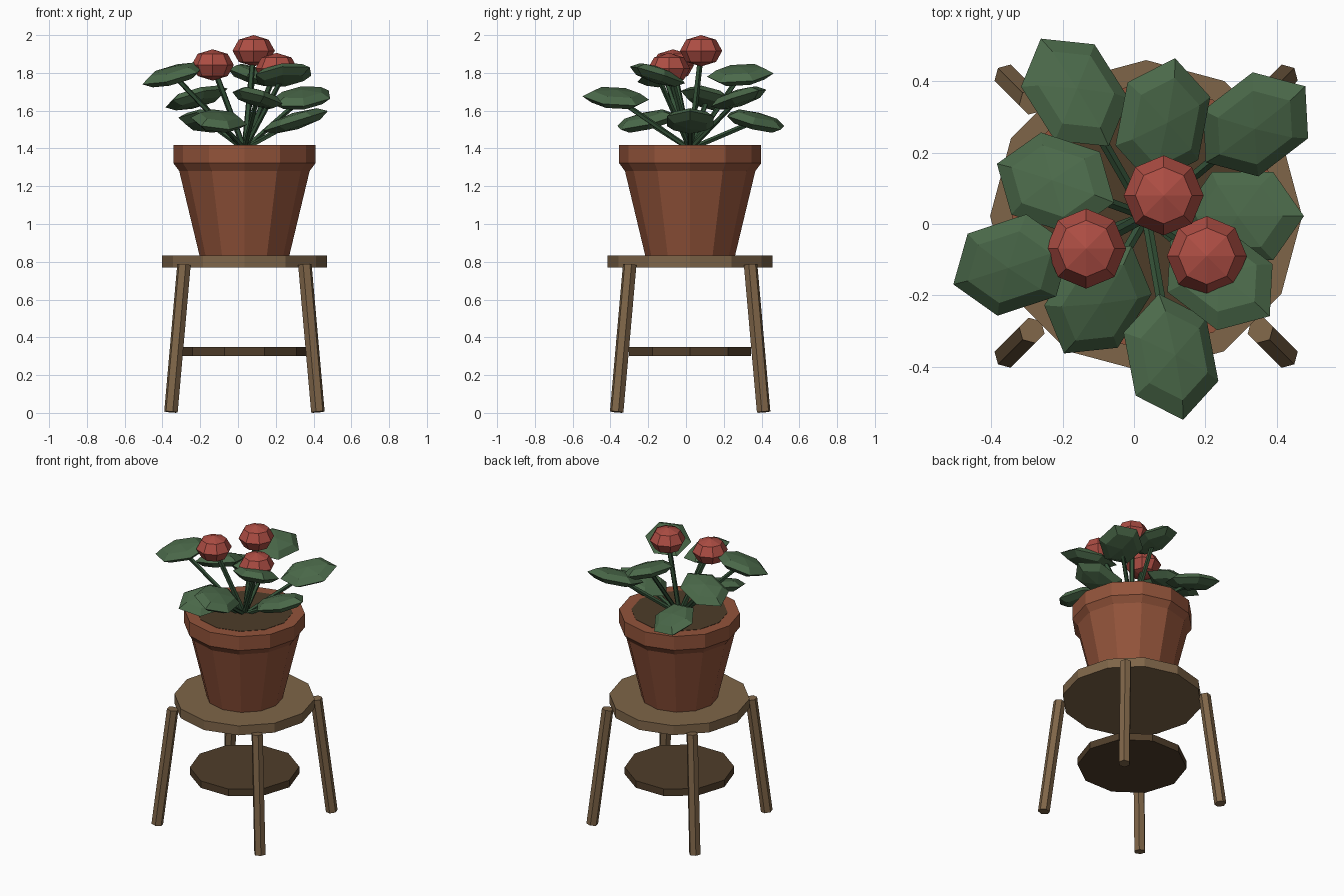
import bpy, bmesh, math
from mathutils import Vector, Matrix, Euler

cube = bpy.data.objects.get("Cube")
if cube:
    bpy.data.objects.remove(cube, do_unlink=True)

CX, CY = 0.034, 0.022
POT_TOP = 1.417


def material(name, rgb):
    m = bpy.data.materials.new(name)
    m.use_nodes = True
    m.diffuse_color = (*rgb, 1)
    m.node_tree.nodes["Principled BSDF"].inputs["Base Color"].default_value = (*rgb, 1)
    return m


wood = material("wood", (0.21, 0.13, 0.065))
dark_wood = material("dark wood", (0.08, 0.048, 0.023))
soil_brown = material("soil brown", (0.075, 0.045, 0.022))
terracotta = material("terracotta", (0.29, 0.088, 0.043))
leaf_green = material("leaf green", (0.07, 0.142, 0.068))
stem_green = material("stem green", (0.035, 0.085, 0.04))
petal_red = material("petal red", (0.42, 0.075, 0.057))


def finish(name, bm, mat):
    bmesh.ops.recalc_face_normals(bm, faces=bm.faces)
    mesh = bpy.data.meshes.new(name)
    bm.to_mesh(mesh)
    bm.free()
    mesh.materials.append(mat)
    obj = bpy.data.objects.new(name, mesh)
    bpy.context.collection.objects.link(obj)
    return obj


def lathe(name, profile, sides, mat):
    """Closed solid turned around the stand's axis from (radius, z) points."""
    bm = bmesh.new()
    rings = []
    for r, z in profile:
        rings.append([bm.verts.new((CX + r * math.cos(math.tau * k / sides),
                                    CY + r * math.sin(math.tau * k / sides), z))
                      for k in range(sides)])
    for low, high in zip(rings, rings[1:]):
        for k in range(sides):
            n = (k + 1) % sides
            bm.faces.new((low[k], low[n], high[n], high[k]))
    bm.faces.new(rings[0][::-1])
    bm.faces.new(rings[-1])
    return finish(name, bm, mat)


def rod(name, start, end, radius, sides, mat):
    start, end = Vector(start), Vector(end)
    axis = end - start
    turn = axis.to_track_quat('Z', 'Y').to_matrix().to_4x4()
    bm = bmesh.new()
    bmesh.ops.create_cone(bm, cap_ends=True, segments=sides, radius1=radius,
                          radius2=radius, depth=axis.length,
                          matrix=Matrix.Translation((start + end) / 2) @ turn)
    return finish(name, bm, mat)


def blob(name, centre, size, sides, mat, turn=(0, 0, 0)):
    """Faceted ellipsoid."""
    bm = bmesh.new()
    place = (Matrix.Translation(centre) @ Euler(turn).to_matrix().to_4x4()
             @ Matrix.Diagonal((*size, 1)))
    bmesh.ops.create_uvsphere(bm, u_segments=sides, v_segments=4, radius=1, matrix=place)
    return finish(name, bm, mat)


# Stand: seat, lower shelf and four splayed legs
lathe("stool_top", [(0.437, 0.77), (0.437, 0.834)], 12, wood)
lathe("lower_shelf", [(0.34, 0.302), (0.34, 0.35)], 10, dark_wood)
for sx, side in ((-1, "right"), (1, "left")):
    for sy, end in ((-1, "front"), (1, "back")):
        rod(f"{end}_{side}_leg", (CX + sx * 0.389, CY + sy * 0.389, 0.005),
            (CX + sx * 0.32, CY + sy * 0.32, 0.785), 0.037, 6, wood)

# Pot with a thick rim, and the soil on top
lathe("pot", [(0.238, 0.834), (0.345, 1.28), (0.376, 1.322), (0.376, POT_TOP)],
      12, terracotta)
lathe("soil", [(0.3, POT_TOP - 0.03), (0.3, POT_TOP + 0.002)], 12, soil_brown)

# Nine leaves in a ring, at three heights and two distances
root = (CX, CY, POT_TOP - 0.02)
TILT = 0.3
for i in range(9):
    a = math.tau * i / 9
    reach = 0.27 + 0.13 * (i % 2)
    centre = (CX + reach * math.cos(a), CY + reach * math.sin(a),
              1.545 + 0.122 * (i % 3))
    rod(f"leaf_stem_{i + 1}", root, centre, 0.014, 5, stem_green)
    blob(f"leaf_{i + 1}", centre, (0.142, 0.18, 0.045), 6, leaf_green,
         (TILT * math.cos(a), TILT * math.sin(a), a - math.pi / 2))

# Three flower heads on stems
for i, centre in enumerate([(0.083, 0.08, 1.917), (-0.134, -0.069, 1.842),
                            (0.204, -0.09, 1.823)]):
    rod(f"flower_stem_{i + 1}", root, centre, 0.016, 5, stem_green)
    blob(f"flower_{i + 1}", centre, (0.112, 0.112, 0.083), 8, petal_red)
